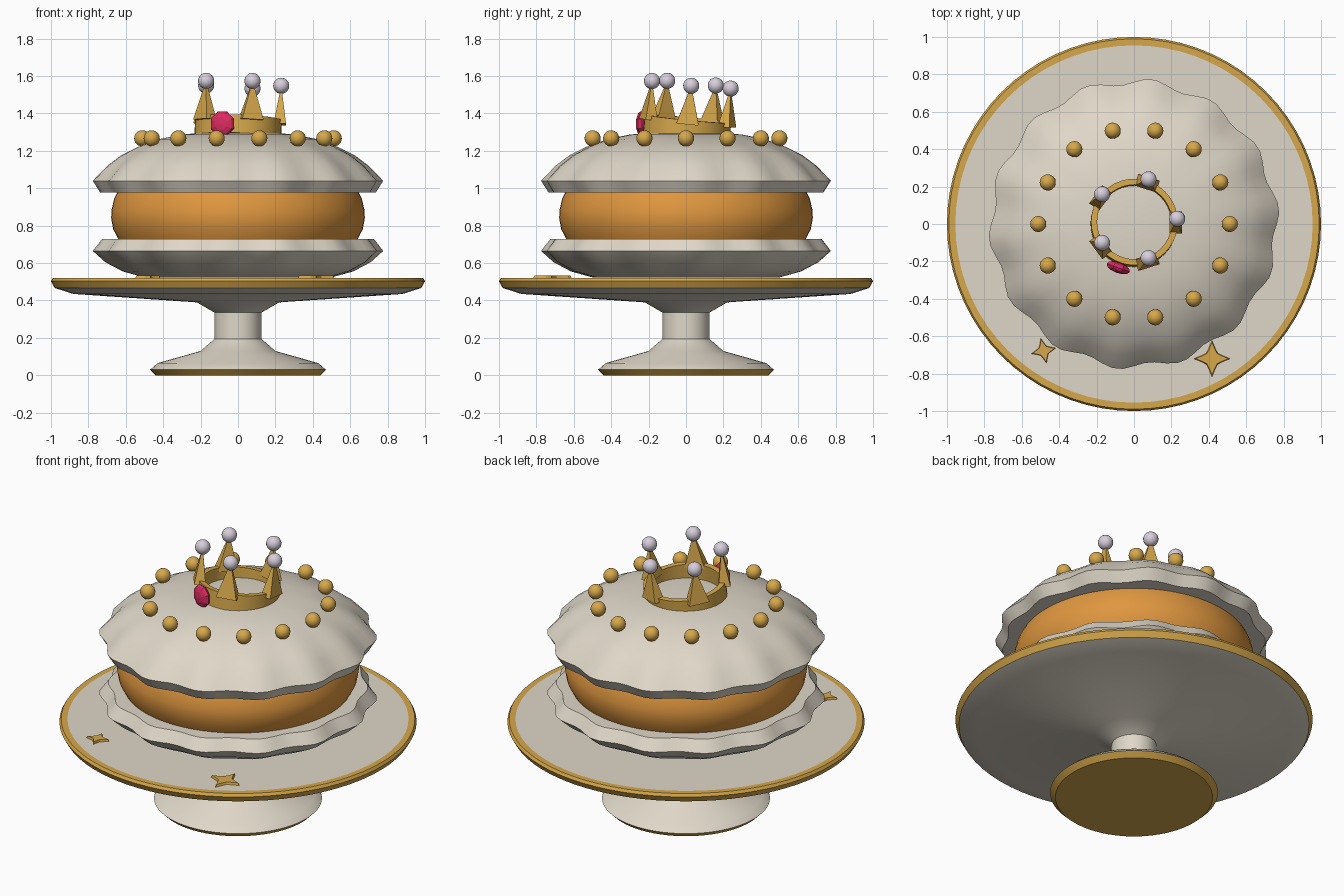
import bpy, bmesh, math
from math import sin, cos, pi, radians
from mathutils import Matrix, Vector

if "Cube" in bpy.data.objects:
    bpy.data.objects.remove(bpy.data.objects["Cube"])


def material(name, rgb):
    m = bpy.data.materials.new(name)
    m.use_nodes = True
    m.diffuse_color = (*rgb, 1)
    node = next(n for n in m.node_tree.nodes if n.type == 'BSDF_PRINCIPLED')
    node.inputs["Base Color"].default_value = (*rgb, 1)
    return m


CREAM = material("cream", (0.74, 0.68, 0.58))
GOLD = material("gold", (0.67, 0.39, 0.07))
ORANGE = material("orange filling", (0.74, 0.31, 0.05))
PEARL = material("pale lilac pearl", (0.68, 0.62, 0.71))
PINK = material("raspberry pink", (0.70, 0.025, 0.12))


def finish(bm, name, mats, smooth=35, matrix=None):
    bmesh.ops.remove_doubles(bm, verts=bm.verts, dist=1e-5)
    bmesh.ops.recalc_face_normals(bm, faces=bm.faces)
    me = bpy.data.meshes.new(name)
    bm.to_mesh(me)
    bm.free()
    for m in mats:
        me.materials.append(m)
    ob = bpy.data.objects.new(name, me)
    bpy.context.collection.objects.link(ob)
    if matrix:
        ob.matrix_world = matrix
    if smooth:
        bpy.ops.object.select_all(action='DESELECT')
        bpy.context.view_layer.objects.active = ob
        ob.select_set(True)
        bpy.ops.object.shade_smooth_by_angle(angle=radians(smooth))
    return ob


def lathe(name, profile, mats, steps=64, wave=0.0, gold_rows=(), closed=False, matrix=None, smooth=35):
    """Revolve (radius, height) points; wave ruffles the outer radii."""
    bm = bmesh.new()
    rings = []
    for r, z in profile:
        ring = []
        for i in range(steps):
            a = 2 * pi * i / steps
            ripple = wave * cos(14 * (a - radians(6))) * (r / 0.76) ** 4
            ring.append(bm.verts.new(((r + ripple) * cos(a), (r + ripple) * sin(a), z)))
        rings.append(ring)
    if closed:
        rings.append(rings[0])
    for row, (lo, hi) in enumerate(zip(rings, rings[1:])):
        for i in range(steps):
            j = (i + 1) % steps
            f = bm.faces.new((lo[i], lo[j], hi[j], hi[i]))
            f.material_index = 1 if row in gold_rows else 0
    bmesh.ops.dissolve_degenerate(bm, edges=bm.edges, dist=1e-5)
    return finish(bm, name, mats, smooth, matrix)


def ball(name, radius, mat, matrix):
    bm = bmesh.new()
    bmesh.ops.create_uvsphere(bm, u_segments=20, v_segments=12, radius=radius)
    return finish(bm, name, [mat], 60, matrix)


# Pedestal plate: gold foot edge, cream stem, gold rim
lathe("cake_stand", [(0, 0), (0.44, 0), (0.47, 0.03), (0.43, 0.065), (0.2, 0.13),
                     (0.125, 0.195), (0.125, 0.335), (0.22, 0.39), (0.88, 0.435),
                     (0.98, 0.467), (1.0, 0.503), (0.99, 0.52), (0.955, 0.52), (0, 0.52)],
      [CREAM, GOLD], steps=72, gold_rows=(0, 1, 9, 10, 11))

# Lower ruffled shell, filling and upper ruffled dome
lathe("lower_shell", [(0, 0.522), (0.5, 0.524), (0.61, 0.555), (0.7, 0.605), (0.762, 0.665),
                      (0.715, 0.73), (0, 0.73)], [CREAM], steps=84, wave=0.018)
lathe("filling", [(0, 0.72), (0.635, 0.72), (0.667, 0.78), (0.678, 0.84), (0.677, 0.88),
                  (0.662, 0.945), (0.64, 0.99), (0, 0.99)], [ORANGE])
lathe("upper_shell", [(0, 0.977), (0.725, 0.977), (0.762, 1.04), (0.69, 1.12), (0.62, 1.175),
                      (0.53, 1.222), (0.42, 1.263), (0.3, 1.287), (0.15, 1.302), (0, 1.306)],
      [CREAM], steps=84, wave=0.018, smooth=40)

# Ring of gold beads on the dome
for k in range(14):
    a = 2 * pi * k / 14
    ball(f"gold_bead_{k + 1}", 0.043, GOLD,
         Matrix.Translation((0.512 * cos(a), 0.512 * sin(a), 1.267)))

# Crown, tipped slightly backwards
crown = (Matrix.Translation((0, 0.004, 1.3)) @ Matrix.Rotation(radians(-5.5), 4, 'X')
         @ Matrix.Rotation(radians(2), 4, 'Y'))
lathe("crown_band", [(0.2, -0.025), (0.232, -0.025), (0.232, 0.072), (0.2, 0.072)],
      [GOLD], steps=40, closed=True, matrix=crown)
for k in range(5):
    spin = crown @ Matrix.Rotation(2 * pi * k / 5, 4, 'Z')
    bm = bmesh.new()
    bmesh.ops.create_cone(bm, cap_ends=True, segments=4, radius1=0.085, radius2=0.012, depth=0.18,
                          matrix=Matrix.Diagonal((0.55, 1, 1, 1)) @ Matrix.Rotation(pi / 4, 4, 'Z'))
    finish(bm, f"crown_spike_{k + 1}", [GOLD], 0, spin @ Matrix.Translation((0.222, 0, 0.14)))
    ball(f"crown_pearl_{k + 1}", 0.043, PEARL, spin @ Matrix.Translation((0.222, 0, 0.257)))

# Faceted gem on the front of the band
bm = bmesh.new()
bmesh.ops.create_uvsphere(bm, u_segments=8, v_segments=6, radius=0.071,
                          matrix=Matrix.Rotation(pi / 8, 4, 'Z'))
finish(bm, "crown_gem", [PINK], 0,
       Matrix.Translation((-0.084, -0.234, 1.345)) @ Matrix.Rotation(radians(-110), 4, 'Z')
       @ Matrix.Rotation(pi / 2, 4, 'Y') @ Matrix.Diagonal((1, 1, 0.4, 1)))


# Four-pointed stars lying on the plate
def star(name, x, y, size, turn):
    bm = bmesh.new()
    radii = (1, 0.6, 0.44, 0.6)
    offsets = (0, 17, 45, 73)
    pts = []
    for q in range(4):
        for r, o in zip(radii, offsets):
            a = radians(90 * q + o)
            pts.append(Vector((size * r * cos(a), size * r * sin(a), 0)))
    base = bm.faces.new([bm.verts.new(p) for p in pts])
    top = bmesh.ops.extrude_face_region(bm, geom=[base])
    for v in top["geom"]:
        if isinstance(v, bmesh.types.BMVert):
            v.co = Vector((v.co.x * 0.88, v.co.y * 0.88, 0.018))
    finish(bm, name, [GOLD], 0,
           Matrix.Translation((x, y, 0.516)) @ Matrix.Rotation(radians(turn), 4, 'Z'))


star("large_star", 0.417, -0.72, 0.1, 0)
star("small_star", -0.483, -0.678, 0.07, 13)
